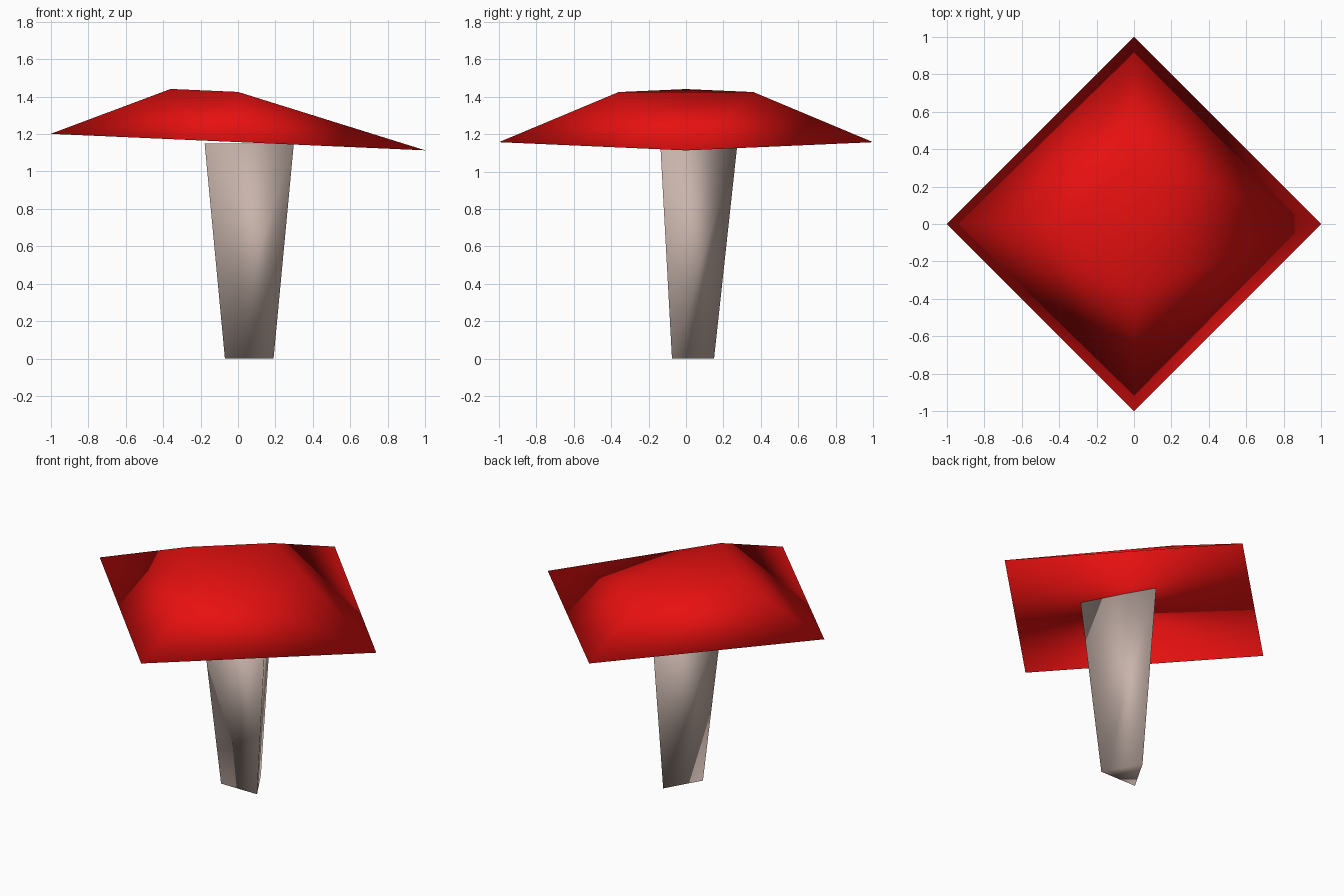
import bpy
from math import sin, cos, pi

cube = bpy.data.objects.get("Cube")
if cube:
    bpy.data.objects.remove(cube, do_unlink=True)


def make_material(name, rgb):
    mat = bpy.data.materials.new(name)
    mat.use_nodes = True
    color = (*rgb, 1.0)
    mat.diffuse_color = color
    mat.node_tree.nodes["Principled BSDF"].inputs["Base Color"].default_value = color
    return mat


def make_part(name, verts, faces, mat):
    mesh = bpy.data.meshes.new(name)
    mesh.from_pydata(verts, [], faces)
    mesh.materials.append(mat)
    mesh.shade_smooth()
    obj = bpy.data.objects.new(name, mesh)
    bpy.context.collection.objects.link(obj)
    return obj


def ring(sides, radius, z, center_x=0.0, tilt=0.0):
    """Regular ring, first point at the back (+y), counter-clockwise."""
    points = []
    for i in range(sides):
        a = pi / 2 + 2 * pi * i / sides
        x = center_x + radius * cos(a)
        points.append((x, radius * sin(a), z + tilt * x))
    return points


red = make_material("cap red", (0.8, 0.005, 0.005))
beige = make_material("stem beige", (0.58, 0.46, 0.41))

# Stem: three-sided, widening upwards, with closed ends
stem_verts = ring(3, 0.15, 0.0, 0.06) + ring(3, 0.275, 1.15, 0.06)
stem_faces = [(i, (i + 1) % 3, (i + 1) % 3 + 3, i + 3) for i in range(3)]
stem_faces += [(2, 1, 0), (3, 4, 5)]
make_part("stem", stem_verts, stem_faces, beige)

# Cap: tilted diamond rim (back, left, front, right) under a three-cornered top
rim = ring(4, 1.0, 1.157, tilt=-0.044)
top = ring(4, 0.36, 1.425, tilt=-0.044)[:3]
cap_faces = [
    (3, 2, 1, 0),               # underside
    (0, 1, 5, 4), (1, 2, 6, 5),  # two broad slopes
    (2, 3, 6), (3, 0, 4),        # slopes beside the long corner
    (3, 4, 6),                   # long slope
    (4, 5, 6),                   # top
]
make_part("cap", rim + top, cap_faces, red)
